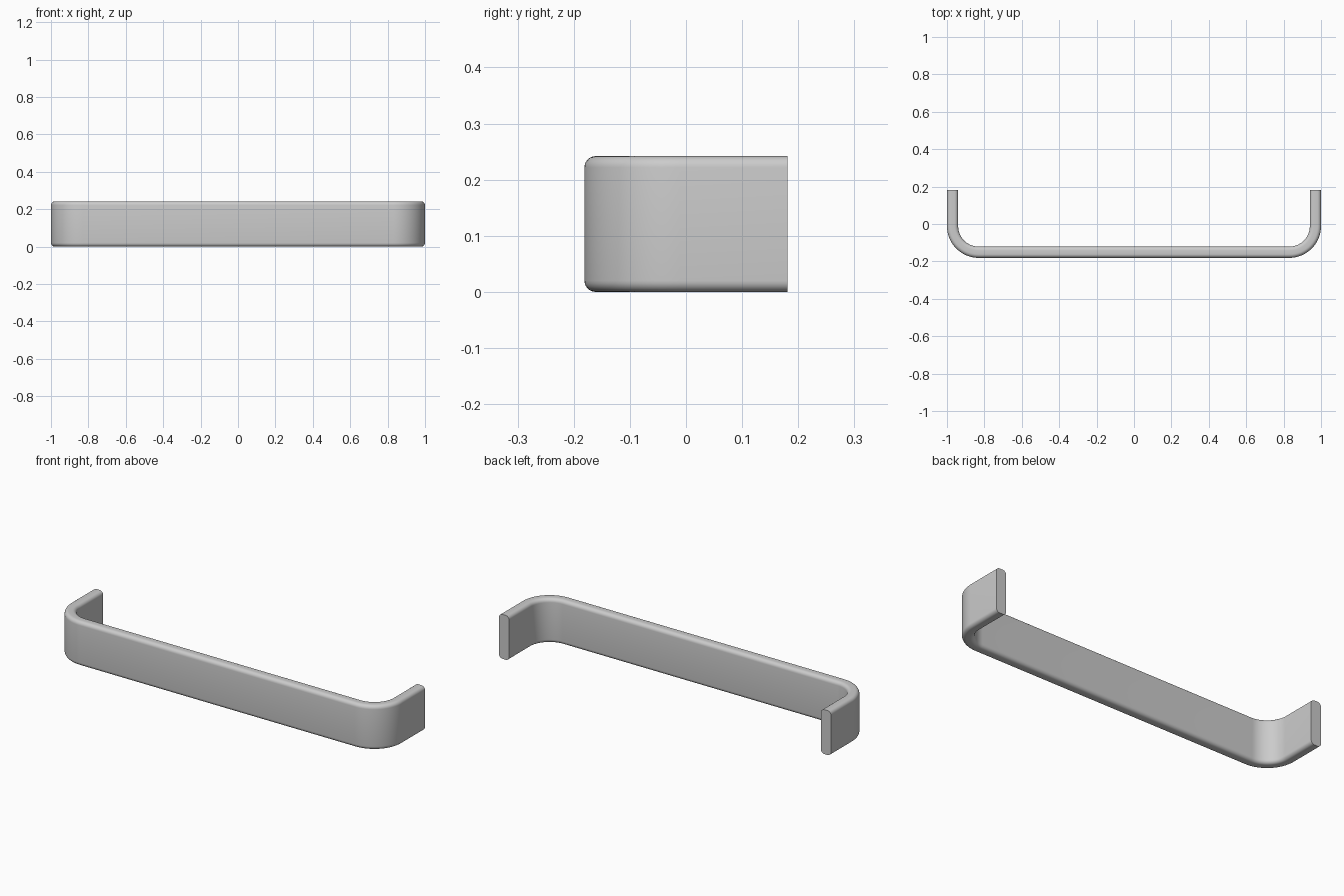
import bpy, bmesh
from math import sin, cos, pi, radians

if "Cube" in bpy.data.objects:
    bpy.data.objects.remove(bpy.data.objects["Cube"])

HEIGHT, THICK, FILLET = 0.242, 0.06, 0.02
HALF_X, HALF_Y, BEND = 1.0, 0.181, 0.17


def bend(cx, cy, start, steps=20):
    """Quarter bend: outer-surface points with their outward directions."""
    out = []
    for i in range(steps + 1):
        a = start + pi / 2 * i / steps
        out.append((cx + BEND * cos(a), cy + BEND * sin(a), cos(a), sin(a)))
    return out


def section(steps=6):
    """Rounded rectangle as (depth from outer face, height)."""
    pts = []
    for k, (d, z) in enumerate([(THICK - FILLET, HEIGHT - FILLET), (FILLET, HEIGHT - FILLET),
                                (FILLET, FILLET), (THICK - FILLET, FILLET)]):
        for i in range(steps + 1):
            a = k * pi / 2 + pi / 2 * i / steps
            pts.append((d + FILLET * cos(a), z + FILLET * sin(a)))
    return pts


# U-shaped path: left leg, left bend, bar, right bend, right leg
cx, cy = HALF_X - BEND, BEND - HALF_Y
path = [(-HALF_X, HALF_Y, -1, 0)] + bend(-cx, cy, pi) + bend(cx, cy, 1.5 * pi) + [(HALF_X, HALF_Y, 1, 0)]

# Sweep the rounded strip along the path and cap the flat ends
bm = bmesh.new()
rings = [[bm.verts.new((x - nx * d, y - ny * d, z)) for d, z in section()] for x, y, nx, ny in path]
for a, b in zip(rings, rings[1:]):
    for i in range(len(a)):
        j = (i + 1) % len(a)
        bm.faces.new((a[i], a[j], b[j], b[i]))
bm.faces.new(rings[0])
bm.faces.new(rings[-1][::-1])
bmesh.ops.recalc_face_normals(bm, faces=bm.faces)

mesh = bpy.data.meshes.new("pull_handle")
bm.to_mesh(mesh)
bm.free()
handle = bpy.data.objects.new("pull_handle", mesh)
bpy.context.collection.objects.link(handle)
bpy.context.view_layer.objects.active = handle
handle.select_set(True)
bpy.ops.object.shade_smooth_by_angle(angle=radians(35))
